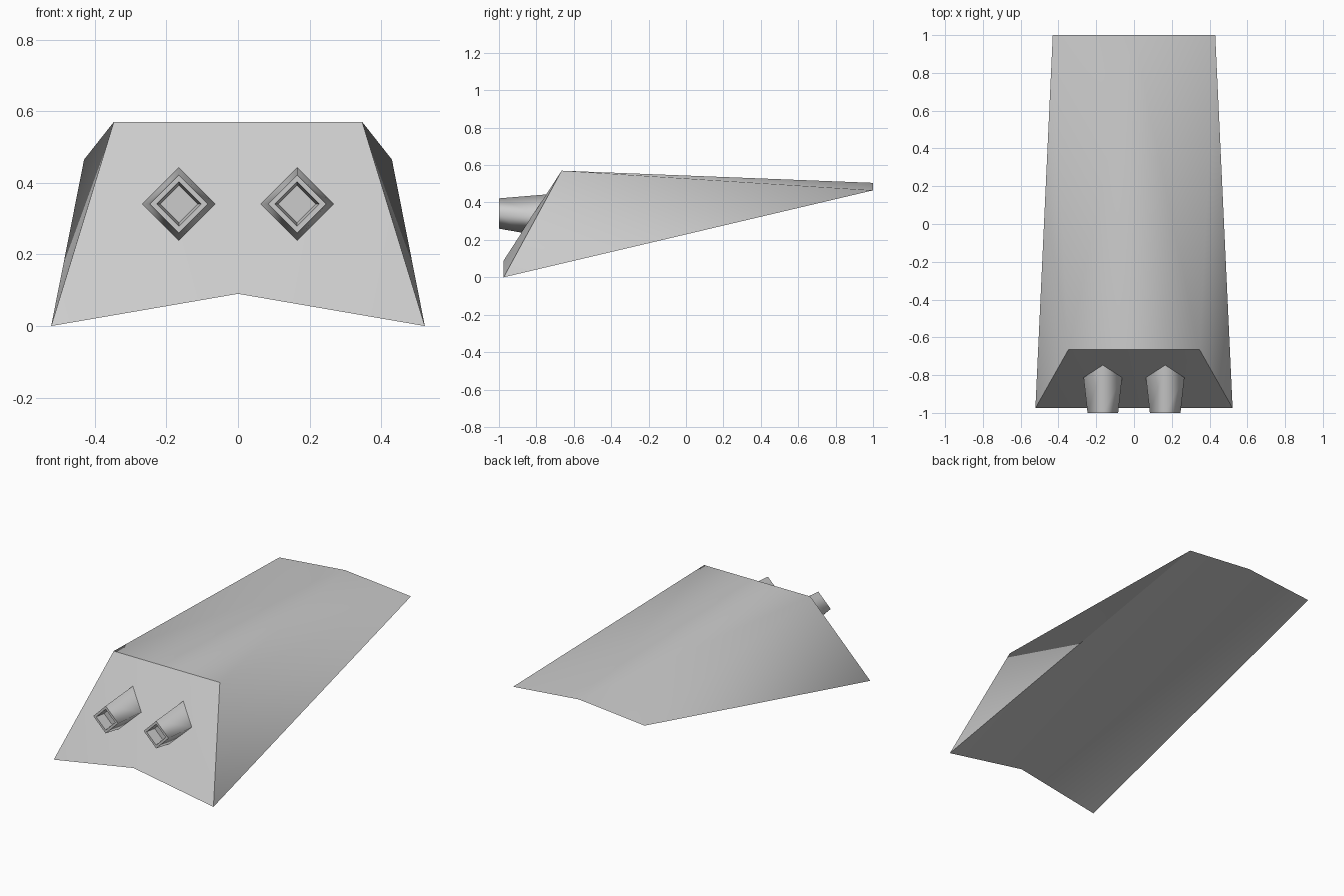
import bpy, bmesh

cube = bpy.data.objects.get("Cube")
if cube:
    bpy.data.objects.remove(cube, do_unlink=True)

grey = bpy.data.materials.new("hull grey")
grey.use_nodes = True
colour = (0.6, 0.6, 0.6, 1)
grey.diffuse_color = colour
grey.node_tree.nodes["Principled BSDF"].inputs["Base Color"].default_value = colour


def finish(bm, name):
    """Turn a bmesh into a smooth object, keeping marked edges sharp."""
    bmesh.ops.recalc_face_normals(bm, faces=bm.faces)
    mesh = bpy.data.meshes.new(name)
    bm.to_mesh(mesh)
    bm.free()
    mesh.materials.append(grey)
    obj = bpy.data.objects.new(name, mesh)
    bpy.context.collection.objects.link(obj)
    return obj


def make_hull():
    """Wedge hull: sloped front, folded top and underside, thin back edge."""
    bm = bmesh.new()
    vert = bm.verts.new
    keel, tail = vert((0, -0.975, 0.09)), vert((0, 1, 0.505))
    brow, foot, corner = ([vert((s * x, y, z)) for s in (-1, 1)] for x, y, z in
                          ((0.347, -0.665, 0.57), (0.522, -0.975, 0), (0.43, 1, 0.465)))
    front = [bm.faces.new((keel, brow[0], brow[1]))]
    under = []
    for i in (0, 1):
        front.append(bm.faces.new((keel, foot[i], brow[i])))
        bm.faces.new((brow[i], foot[i], corner[i]))
        bm.faces.new((brow[i], corner[i], tail))
        under += [bm.faces.new((keel, foot[i], corner[i])),
                  bm.faces.new((keel, corner[i], tail))]
    bm.faces.new((brow[0], brow[1], tail))
    # Sharp borders around the front plate and the underside
    for face in bm.faces:
        face.smooth = True
    for group in (front, under):
        for face in group:
            for edge in face.edges:
                if any(f not in group for f in edge.link_faces):
                    edge.smooth = False
    return finish(bm, "hull")


def make_barrel(name, x):
    """Diamond barrel, flared onto the sloped front, with a recessed mouth."""
    bm = bmesh.new()
    mid = 0.341

    def ring(radius, y=None):
        points = [(x + radius * a, mid + radius * b)
                  for a, b in ((1, 0), (0, 1), (-1, 0), (0, -1))]
        return [bm.verts.new((px, -0.665 - 0.646 * (0.57 - pz) if y is None else y, pz))
                for px, pz in points]

    rings = [ring(0.102), ring(0.081, -1), ring(0.062, -1), ring(0.052, -0.94)]
    for n, (a, b) in enumerate(zip(rings, rings[1:])):
        for i in range(4):
            j = (i + 1) % 4
            face = bm.faces.new((a[i], a[j], b[j], b[i]))
            face.smooth = n == 0
    bm.faces.new(rings[-1])
    return finish(bm, name)


make_hull()
make_barrel("right_barrel", -0.165)
make_barrel("left_barrel", 0.165)
